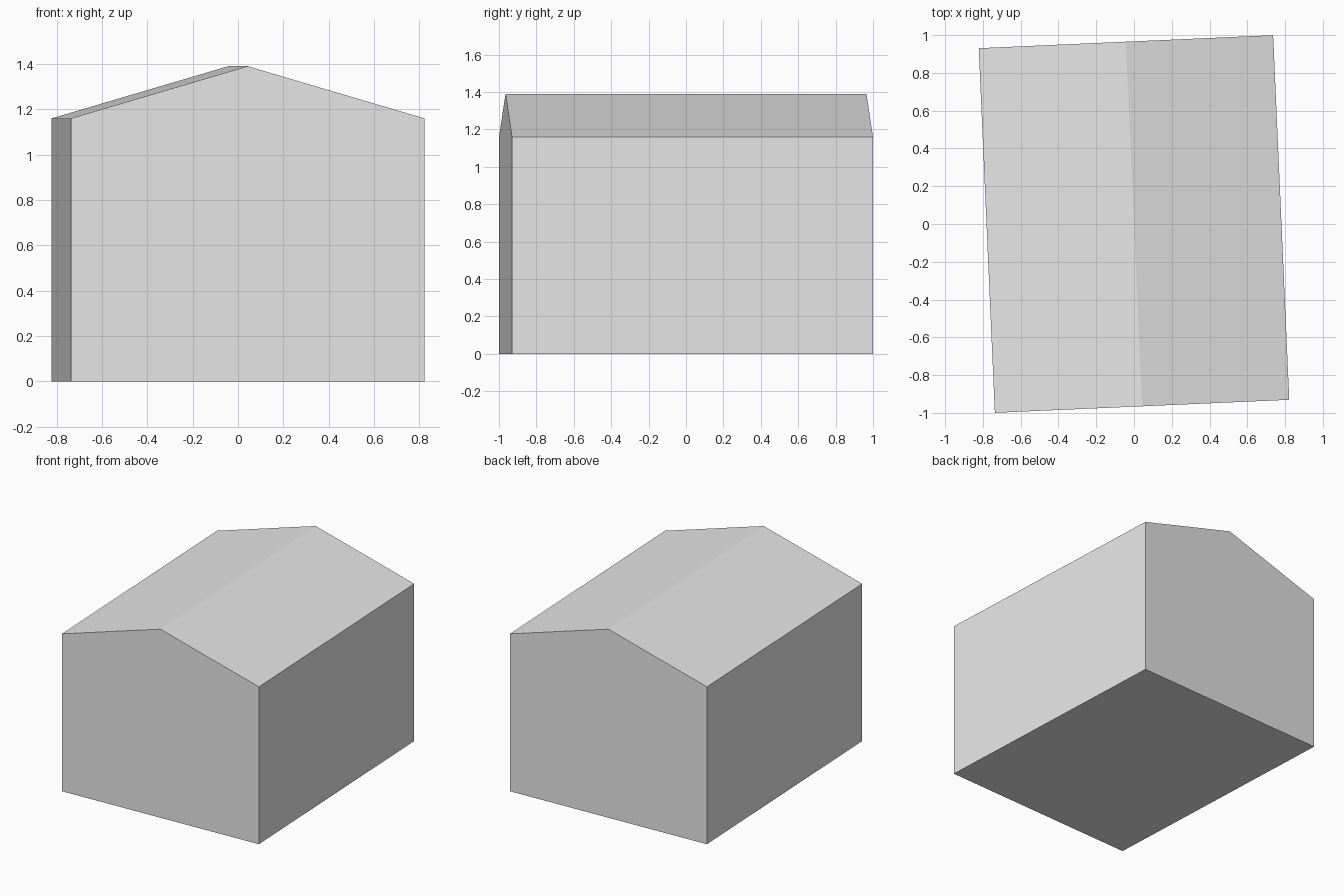
import bpy
import bmesh
from math import radians
from mathutils import Matrix, Vector

cube = bpy.data.objects.get("Cube")
if cube:
    bpy.data.objects.remove(cube, do_unlink=True)

HALF_WIDTH, LENGTH = 0.78, 1.932
EAVES, RIDGE = 1.16, 1.39
TURN = radians(2.53)

# Single plain grey
grey = bpy.data.materials.new("plain_grey")
grey.use_nodes = True
colour = (0.8, 0.8, 0.8, 1.0)
grey.diffuse_color = colour
grey.node_tree.nodes["Principled BSDF"].inputs["Base Color"].default_value = colour

# Gable profile at the front, extruded to the back
profile = [(-HALF_WIDTH, 0), (HALF_WIDTH, 0), (HALF_WIDTH, EAVES),
           (0, RIDGE), (-HALF_WIDTH, EAVES)]
bm = bmesh.new()
front = bm.faces.new([bm.verts.new((x, -LENGTH / 2, z)) for x, z in profile])
result = bmesh.ops.extrude_face_region(bm, geom=[front], use_keep_orig=True)
back_verts = [g for g in result["geom"] if isinstance(g, bmesh.types.BMVert)]
bmesh.ops.translate(bm, verts=back_verts, vec=Vector((0, LENGTH, 0)))
bmesh.ops.recalc_face_normals(bm, faces=bm.faces)

# The whole building is turned slightly on its plot
bm.transform(Matrix.Rotation(TURN, 4, "Z"))

mesh = bpy.data.meshes.new("gabled_building")
bm.to_mesh(mesh)
bm.free()
mesh.materials.append(grey)
building = bpy.data.objects.new("gabled_building", mesh)
bpy.context.collection.objects.link(building)
